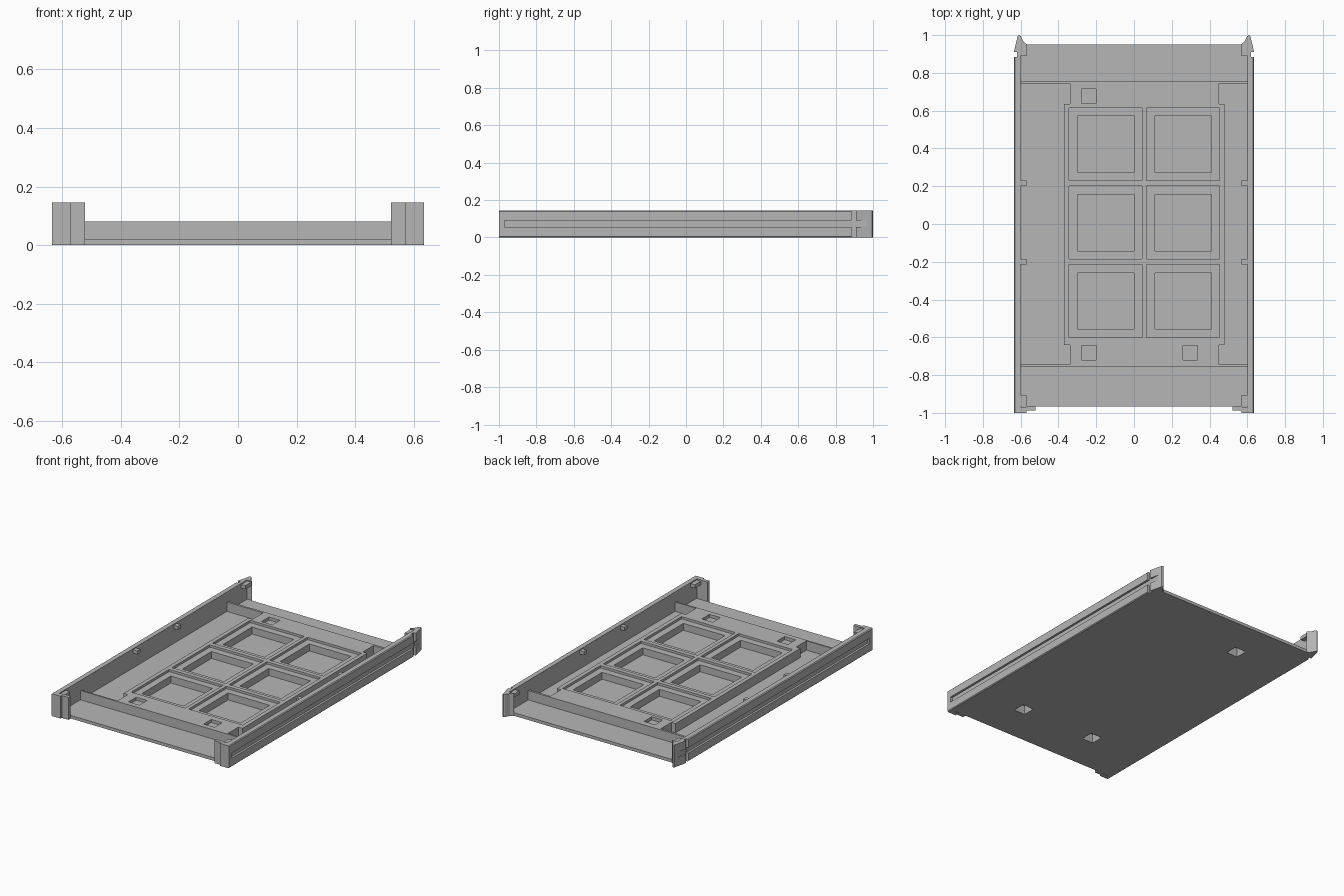
import bpy, bmesh
from mathutils import Vector

if "Cube" in bpy.data.objects:
    bpy.data.objects.remove(bpy.data.objects["Cube"])

grey = bpy.data.materials.new("light_grey")
grey.diffuse_color = (0.47, 0.47, 0.47, 1)
grey.use_nodes = True
grey.node_tree.nodes["Principled BSDF"].inputs["Base Color"].default_value = grey.diffuse_color


def finish(bm, name, mirror=False):
    bmesh.ops.recalc_face_normals(bm, faces=bm.faces)
    me = bpy.data.meshes.new(name)
    bm.to_mesh(me)
    bm.free()
    me.materials.append(grey)
    ob = bpy.data.objects.new(name, me)
    bpy.context.collection.objects.link(ob)
    if mirror:
        m = ob.modifiers.new("mirror", 'MIRROR')
        m.use_mirror_merge = False
    return ob


def add_prism(bm, pts, vec):
    """Extrude a closed outline of 3D points along vec."""
    f = bm.faces.new([bm.verts.new(p) for p in pts])
    top = bmesh.ops.extrude_face_region(bm, geom=[f])
    bmesh.ops.translate(bm, vec=Vector(vec),
                        verts=[v for v in top["geom"] if isinstance(v, bmesh.types.BMVert)])


def add_box(bm, x0, x1, y0, y1, z0, z1):
    add_prism(bm, [(x0, y0, z0), (x1, y0, z0), (x1, y1, z0), (x0, y1, z0)], (0, 0, z1 - z0))


def boxes(name, items, mirror=False):
    bm = bmesh.new()
    for b in items:
        add_box(bm, *b)
    return finish(bm, name, mirror)


def plan(bm, pts, z0, z1):
    add_prism(bm, [(x, y, z0) for x, y in pts], (0, 0, z1 - z0))


def boolean(ob, tool, op):
    m = ob.modifiers.new("bool", 'BOOLEAN')
    m.operation, m.object, m.solver = op, tool, 'EXACT'
    bpy.context.view_layer.objects.active = ob
    bpy.ops.object.modifier_apply(modifier=m.name)
    bpy.data.objects.remove(tool)


# Base plate joined with the raised deck, whose ends carry thin cross walls
base = boxes("tray_base", [(-0.60, 0.60, -0.965, 0.95, 0, 0.02)])
bm = bmesh.new()
plan(bm, [(-0.60, -0.755), (0.60, -0.755), (0.60, -0.745), (0.45, -0.745),
          (0.45, -0.64), (0.48, -0.64), (0.48, 0.635), (0.45, 0.635),
          (0.45, 0.743), (0.60, 0.743), (0.60, 0.757), (-0.60, 0.757),
          (-0.60, 0.743), (-0.34, 0.743), (-0.34, 0.635), (-0.37, 0.635),
          (-0.37, -0.64), (-0.34, -0.64), (-0.34, -0.745), (-0.60, -0.745)], 0.01, 0.08)
boolean(base, finish(bm, "deck"), 'UNION')

# Six stepped pockets, plus three small square recesses on top
cells = [(x, y) for x in (-0.15, 0.26) for y in (-0.408, 0.007, 0.422)]
holes = [(-0.24, 0.677), (-0.24, -0.682), (0.298, -0.682)]


def squares(pts, r, z0, z1):
    return [(x - r, x + r, y - r, y + r, z0, z1) for x, y in pts]


boolean(base, boxes("cut", squares(cells, 0.193, 0.065, 0.2)
                    + squares(holes, 0.039, 0.06, 0.2)), 'DIFFERENCE')
boolean(base, boxes("cut", squares(cells, 0.149, 0.02, 0.2)), 'DIFFERENCE')

# Tapered pits on the underside
bm = bmesh.new()
for hx, hy in holes:
    ring = [[bm.verts.new((hx + sx * r, hy + sy * r, z))
             for sx, sy in ((-1, -1), (1, -1), (1, 1), (-1, 1))]
            for r, z in ((0.043, -0.01), (0.029, 0.05))]
    bm.faces.new(ring[0])
    bm.faces.new(ring[1])
    for i in range(4):
        j = (i + 1) % 4
        bm.faces.new((ring[0][i], ring[0][j], ring[1][j], ring[1][i]))
boolean(base, finish(bm, "cut"), 'DIFFERENCE')

# Side walls with a long outer groove and chamfered edges
bm = bmesh.new()
wall = [(0.60, 0), (0.631, 0), (0.636, 0.005), (0.636, 0.055), (0.622, 0.055),
        (0.622, 0.09), (0.636, 0.09), (0.636, 0.14), (0.631, 0.145), (0.60, 0.145)]
add_prism(bm, [(x, -0.97, z) for x, z in wall], (0, 1.855, 0))
finish(bm, "side_walls", True)

# Front corner posts: closed wall end with an inward step
post = [(0.57, 0), (0.631, 0), (0.636, 0.005), (0.636, 0.14), (0.631, 0.145), (0.57, 0.145)]
bm = bmesh.new()
add_prism(bm, [(x, -1.0, z) for x, z in post], (0, 0.03, 0))
add_box(bm, 0.522, 0.57, -0.988, -0.965, 0.0, 0.145)
finish(bm, "front_posts", True)

# Narrow neck and pointed latch at the rear of each wall
bm = bmesh.new()
add_box(bm, 0.60, 0.62, 0.885, 0.91, 0, 0.145)
fin = [(0.60, 0.91), (0.636, 0.91), (0.616, 0.995), (0.608, 1.0), (0.60, 0.995),
       (0.585, 0.965), (0.565, 0.95), (0.60, 0.95)]
slot = [(0.60, 0.91), (0.622, 0.91), (0.622, 0.969), (0.616, 0.995), (0.608, 1.0),
        (0.60, 0.995), (0.585, 0.965), (0.565, 0.95), (0.60, 0.95)]
plan(bm, fin, 0, 0.055)
plan(bm, slot, 0.055, 0.09)
plan(bm, fin, 0.09, 0.145)
finish(bm, "rear_latches", True)

# Small retaining tabs along the inner top of the walls
boxes("retaining_tabs", [(0.57, 0.60, y0, y1, 0.115, 0.138) for y0, y1 in
                         ((-0.965, -0.905), (-0.215, -0.185), (0.20, 0.23), (0.89, 0.95))], True)
